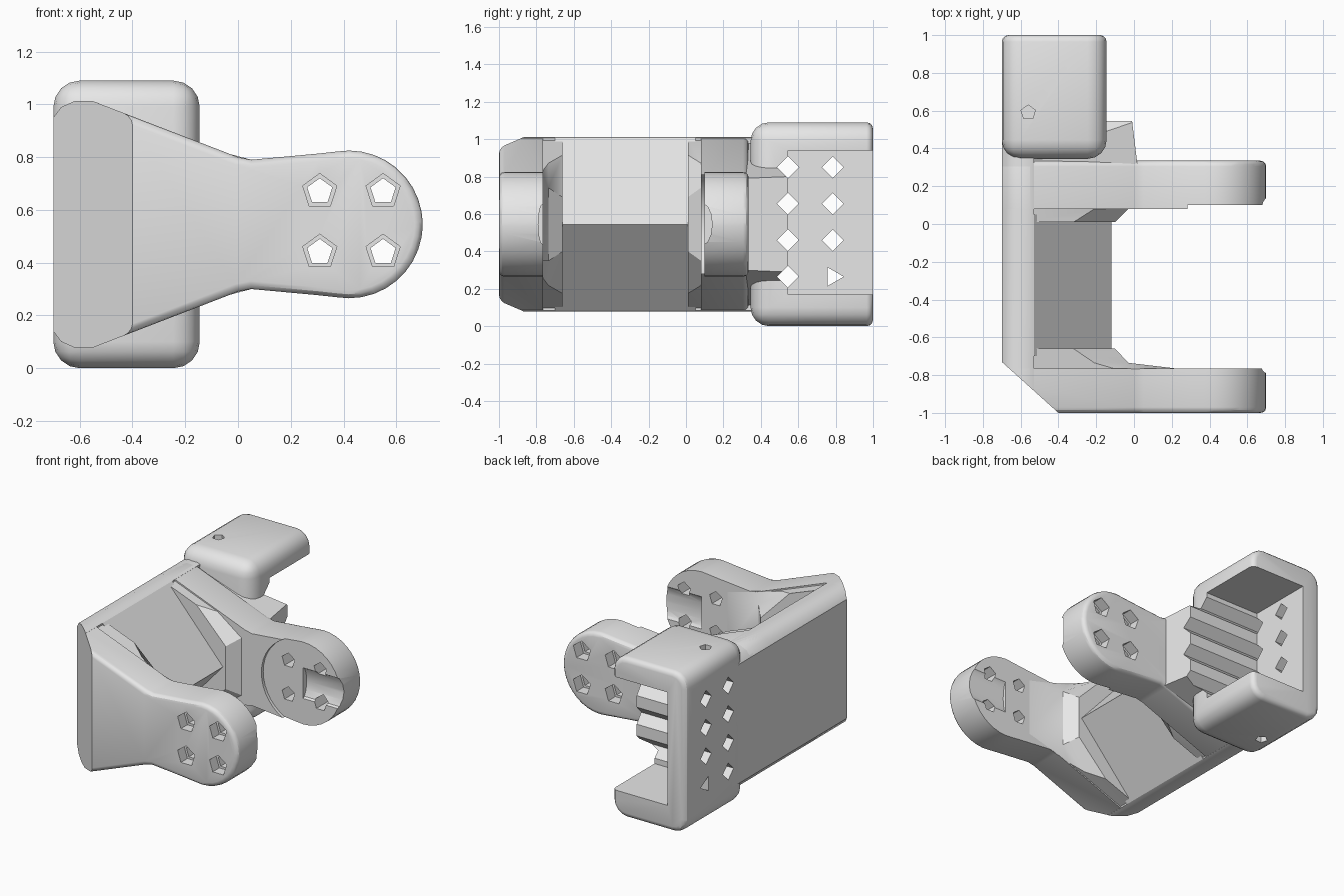
import bpy, bmesh, math
from mathutils import Matrix, Vector

if "Cube" in bpy.data.objects:
    bpy.data.objects.remove(bpy.data.objects["Cube"], do_unlink=True)

MID = 0.545                      # height of the mirror plane
HUB = (0.42, 0.55)               # centre of the round arm ends
grey = bpy.data.materials.new("plain_grey")
grey.use_nodes = True
grey.diffuse_color = (0.8, 0.8, 0.8, 1)
grey.node_tree.nodes["Principled BSDF"].inputs["Base Color"].default_value = (0.8, 0.8, 0.8, 1)


def finish(name, bm):
    bmesh.ops.recalc_face_normals(bm, faces=bm.faces)
    me = bpy.data.meshes.new(name)
    bm.to_mesh(me)
    bm.free()
    me.materials.append(grey)
    ob = bpy.data.objects.new(name, me)
    bpy.context.collection.objects.link(ob)
    return ob


def sym(upper):
    """Close an upper outline with its mirror image below the middle."""
    return upper + [(x, 2 * MID - z) for x, z in reversed(upper)]


def loft(sections):
    """Solid through (y, outline) sections with equal point counts."""
    bm = bmesh.new()
    rings = [[bm.verts.new((x, y, z)) for x, z in pts] for y, pts in sections]
    for a, b in zip(rings, rings[1:]):
        for i in range(len(a)):
            j = (i + 1) % len(a)
            bm.faces.new((a[i], a[j], b[j], b[i]))
    bm.faces.new(rings[0])
    bm.faces.new(rings[-1])
    bmesh.ops.recalc_face_normals(bm, faces=bm.faces)
    return bm


def box(lo, hi):
    bm = bmesh.new()
    lo, hi = Vector(lo), Vector(hi)
    size = Matrix.Diagonal((*(hi - lo), 1))
    bmesh.ops.create_cube(bm, size=1, matrix=Matrix.Translation((lo + hi) / 2) @ size)
    return bm


def rod(axis, sides, r, centre, length, r2=None, flat=1.0):
    """Prism or cone along an axis."""
    bm = bmesh.new()
    turn = {"x": Matrix.Rotation(math.pi / 2, 4, "Y"),
            "y": Matrix.Rotation(math.pi / 2, 4, "X"), "z": Matrix()}[axis]
    m = Matrix.Translation(centre) @ Matrix.Diagonal((1, flat, 1, 1)) @ turn
    bmesh.ops.create_cone(bm, cap_ends=True, segments=sides, radius1=r,
                          radius2=r if r2 is None else r2, depth=length, matrix=m)
    return bm


def cut(ob, cutters):
    for bm in cutters:
        tool = finish("cutter", bm)
        tool.hide_render = True
        mod = ob.modifiers.new("cut", "BOOLEAN")
        mod.operation, mod.solver, mod.object = "DIFFERENCE", "EXACT", tool
        bpy.context.view_layer.update()
        dg = bpy.context.evaluated_depsgraph_get()
        me = bpy.data.meshes.new_from_object(ob.evaluated_get(dg))
        ob.modifiers.remove(mod)
        ob.data = me
        bpy.data.objects.remove(tool, do_unlink=True)


def round_end(bm, y, width):
    edges = [e for e in bm.edges if all(abs(v.co.y - y) < 1e-4 for v in e.verts)]
    bmesh.ops.bevel(bm, geom=edges, offset=width, segments=3, profile=0.5, affect="EDGES")


def corner_cut(bm):
    """Slanted front corner between side plate and front arm."""
    res = bmesh.ops.bisect_plane(bm, geom=bm.verts[:] + bm.edges[:] + bm.faces[:],
                                 plane_co=(-0.7, -0.73, 0), plane_no=(-0.27, -0.3, 0),
                                 clear_outer=True)
    rim = [e for e in res["geom_cut"] if isinstance(e, bmesh.types.BMEdge)]
    bmesh.ops.holes_fill(bm, edges=rim, sides=0)


# Arm outline: wide root, waist, round end
root = [(-0.7, 0.95), (-0.67, 0.99), (-0.62, 1.012), (-0.55, 1.012)]
arc = [(HUB[0] + 0.28 * math.cos(math.radians(a)), MID + 0.28 * math.sin(math.radians(a)))
       for a in range(100, 0, -10)]
tip = [(HUB[0] + 0.28, MID + 0.01)]
arm_outline = sym(root + [(0.0, 0.8), (0.05, 0.79), (0.3, 0.813)] + arc + tip)


def screw_holes(y, out):
    """Five-sided holes, widened towards the outer face."""
    holes = []
    for x in (0.31, 0.55):
        for z in (0.44, 0.67):
            holes.append(rod("y", 5, 0.05, (x, y, z), 1.0))
            holes.append(rod("y", 5, 0.068, (x, y + out * 0.25, z), 0.4))
    return holes


def groove(y, depth):
    return rod("x", 12, 0.11, (HUB[0] + 0.2, y, MID), 0.4, flat=depth / 0.11)


# Arms
bm = loft([(-1.0, arm_outline), (-0.765, arm_outline)])
round_end(bm, -1.0, 0.03)
corner_cut(bm)
front_arm = finish("front_arm", bm)
cut(front_arm, screw_holes(-0.88, -1) + [groove(-0.765, 0.025)])

bm = loft([(0.08, arm_outline), (0.335, arm_outline)])
round_end(bm, 0.335, 0.03)
rear_arm = finish("rear_arm", bm)
cut(rear_arm, [rod("y", 40, 0.3, (HUB[0], 0.0, MID), 0.2)]
    + screw_holes(0.21, 1) + [groove(0.09, 0.05)])

# Side plate joining the arms
plate = sym(root + [(-0.53, 1.005)])
bm = loft([(-0.9, plate), (0.5, plate)])
corner_cut(bm)
side_plate = finish("side_plate", bm)

# Ridge-shaped stiffener between the arms
ridge = [(-0.56, 1.01), (-0.53, 1.005), (-0.12, MID), (-0.53, 0.085), (-0.56, 0.08)]
stiffener = finish("stiffener", loft([(-0.7, ridge), (0.05, ridge)]))

# Stepped gussets at the arm roots
small = sym([(-0.56, 1.005), (-0.32, 0.915), (-0.1, 0.69)])
large = sym([(-0.56, 1.005), (-0.21, 0.872), (-0.03, 0.74)])
wide = sym([(-0.56, 1.005), (-0.1, 0.83), (0.24, 0.74)])
front_gusset = finish("front_gusset", loft([(-0.66, small), (-0.735, large), (-0.767, wide)]))
rear_gusset = finish("rear_gusset", loft([(0.01, small), (0.08, large), (0.12, large)]))

# Diamond holes along x, the first row leaves grooves in the block
rows = (0.265, 0.46, 0.655, 0.85)


def diamonds(columns):
    return [rod("x", 3 if (y > 0.7 and z < 0.3) else 4, 0.058, (-0.3, y, z), 1.2)
            for y in columns for z in rows]


# Block behind the rear arm
near = sym([(-0.6, 1.0), (0.02, 0.79)])
far = sym([(-0.6, 1.0), (-0.01, 0.8)])
grooved_block = finish("grooved_block", loft([(0.3, near), (MID, far)]))
cut(grooved_block, diamonds([MID]))

# Open rounded housing at the back
bm = box((-0.7, 0.345, 0), (-0.145, 1.0, 1.09))
soft = [e for e in bm.edges if not all(v.co.y > 0.9 for v in e.verts)]
bmesh.ops.bevel(bm, geom=soft, offset=0.1, segments=4, profile=0.5, affect="EDGES")
round_end(bm, 1.0, 0.035)
housing = finish("housing", bm)
cut(housing, [box((-0.56, MID, 0.17), (0.3, 1.3, 0.94))] + diamonds([MID, 0.785])
    + [rod("z", 5, 0.04, (-0.56, 0.59, z), 0.2) for z in (0.0, 1.09)])
cut(side_plate, diamonds([MID]))

# Smooth shading with sharp creases
bpy.ops.object.select_all(action="DESELECT")
parts = [front_arm, rear_arm, side_plate, stiffener, front_gusset,
         rear_gusset, grooved_block, housing]
for ob in parts:
    ob.select_set(True)
bpy.context.view_layer.objects.active = housing
bpy.ops.object.shade_smooth_by_angle(angle=math.radians(30))
